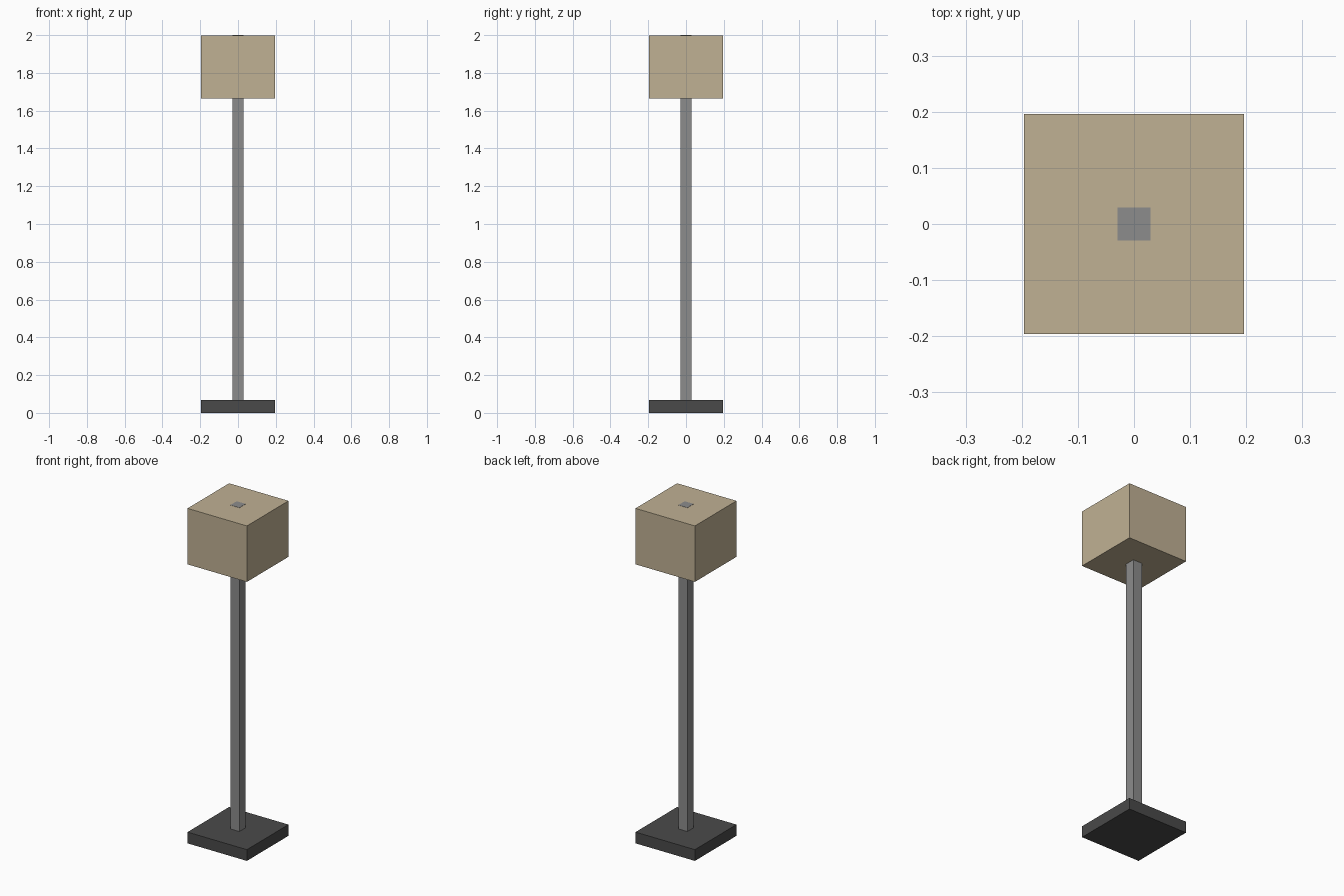
import bpy

cube = bpy.data.objects.get("Cube")
if cube:
    bpy.data.objects.remove(cube, do_unlink=True)


def make_material(name, rgb):
    mat = bpy.data.materials.new(name)
    mat.use_nodes = True
    color = (*rgb, 1.0)
    mat.diffuse_color = color
    mat.node_tree.nodes["Principled BSDF"].inputs["Base Color"].default_value = color
    return mat


def square_block(name, width, bottom, top, mat):
    """Square block centred on the z axis, between two heights."""
    bpy.ops.mesh.primitive_cube_add(size=1, location=(0, 0, (bottom + top) / 2))
    obj = bpy.context.object
    obj.name = obj.data.name = name
    obj.scale = (width, width, top - bottom)
    bpy.ops.object.transform_apply(location=False, rotation=False, scale=True)
    obj.data.materials.append(mat)
    return obj


charcoal = make_material("charcoal", (0.068, 0.068, 0.068))
grey_metal = make_material("grey metal", (0.262, 0.262, 0.262))
beige_fabric = make_material("beige fabric", (0.527, 0.440, 0.296))

# Floor plate
square_block("base", 0.392, 0, 0.067, charcoal)
# Pole runs through the shade and shows at its top
square_block("pole", 0.059, 0.067, 2.0, grey_metal)
# Lamp shade, a hair lower than the pole end
square_block("shade", 0.392, 1.665, 1.999, beige_fabric)
